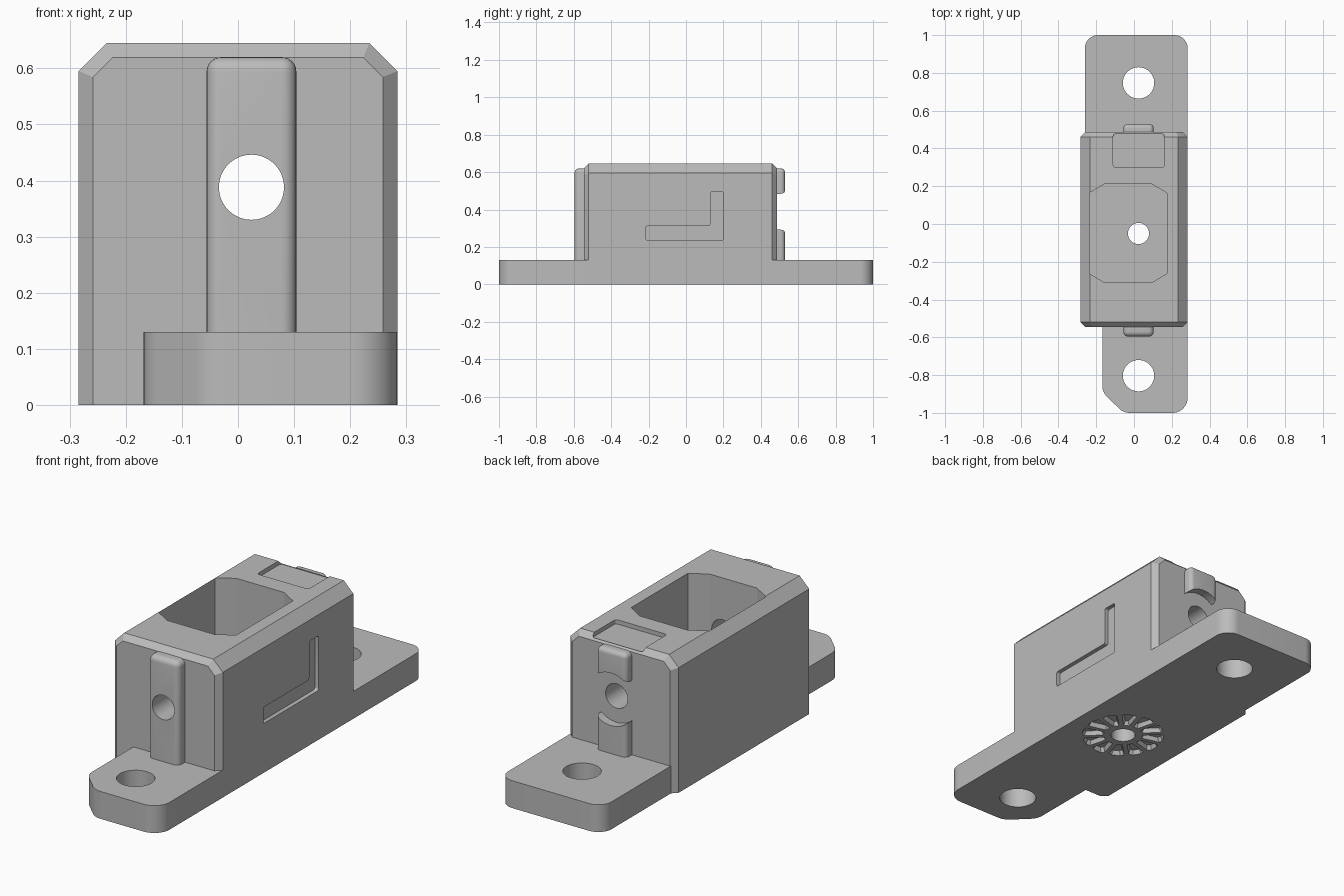
import bpy, bmesh, math
from mathutils import Vector, Matrix

if "Cube" in bpy.data.objects:
    bpy.data.objects.remove(bpy.data.objects["Cube"])

grey = bpy.data.materials.new("plain grey")
grey.use_nodes = True
colour = (0.5, 0.5, 0.5, 1)
grey.diffuse_color = colour
grey.node_tree.nodes["Principled BSDF"].inputs["Base Color"].default_value = colour

AXIS_X = 0.024      # centre line of holes and ribs
BORE_Z = 0.388
SIDE = 0.284
FRONT, BACK, TOP = -0.546, 0.487, 0.645
PLATE = 0.13


def finish(name, bm):
    bmesh.ops.recalc_face_normals(bm, faces=bm.faces)
    mesh = bpy.data.meshes.new(name)
    bm.to_mesh(mesh)
    bm.free()
    mesh.materials.append(grey)
    ob = bpy.data.objects.new(name, mesh)
    bpy.context.collection.objects.link(ob)
    return ob


def loft(bm, sections):
    rings = [[bm.verts.new(p) for p in s] for s in sections]
    n = len(rings[0])
    for a, b in zip(rings, rings[1:]):
        for i in range(n):
            j = (i + 1) % n
            bm.faces.new((a[i], a[j], b[j], b[i]))
    bm.faces.new(rings[0])
    bm.faces.new(rings[-1])


def prism(name, outline, z0, z1):
    bm = bmesh.new()
    loft(bm, [[(x, y, z) for x, y in outline] for z in (z0, z1)])
    return finish(name, bm)


def rounded(corners, steps=10):
    """Outline from (x, y, fillet radius) corners."""
    pts = []
    for i, (x, y, r) in enumerate(corners):
        p = Vector((x, y))
        a = (Vector(corners[i - 1][:2]) - p).normalized()
        b = (Vector(corners[(i + 1) % len(corners)][:2]) - p).normalized()
        if r == 0:
            pts.append((x, y))
            continue
        half = a.angle(b) / 2
        centre = p + (a + b).normalized() * (r / math.sin(half))
        start = p + a * (r / math.tan(half)) - centre
        end = p + b * (r / math.tan(half)) - centre
        for k in range(steps + 1):
            d = start.lerp(end, k / steps).normalized() * r
            pts.append(tuple(centre + d))
    return pts


def box(name, lo, hi, bevel=0):
    bm = bmesh.new()
    bmesh.ops.create_cube(bm, size=1)
    for v in bm.verts:
        v.co = [lo[i] if v.co[i] < 0 else hi[i] for i in range(3)]
    if bevel:
        bmesh.ops.bevel(bm, geom=bm.edges[:], offset=bevel, segments=6,
                        profile=0.5, affect='EDGES')
    return finish(name, bm)


def cylinder(name, centre, radius, length, along_y=False):
    bm = bmesh.new()
    turn = Matrix.Rotation(math.pi / 2, 4, 'X') if along_y else Matrix()
    bmesh.ops.create_cone(bm, cap_ends=True, segments=64, radius1=radius,
                          radius2=radius, depth=length,
                          matrix=Matrix.Translation(centre) @ turn)
    return finish(name, bm)


def combine(target, tool, operation):
    tool.hide_render = True
    mod = target.modifiers.new(operation.lower(), 'BOOLEAN')
    mod.operation, mod.object, mod.solver = operation, tool, 'EXACT'
    bpy.context.view_layer.objects.active = target
    bpy.ops.object.modifier_apply(modifier=mod.name)
    bpy.data.objects.remove(tool)


# Housing block with chamfered top and ends
def section(y, inset):
    x, z = SIDE - inset, TOP - inset
    c = 0.05 - inset * (2 - math.sqrt(2))
    return [(-x, y, 0), (-x, y, z - c), (c - x, y, z),
            (x - c, y, z), (x, y, z - c), (x, y, 0)]


EDGE = 0.026
bm = bmesh.new()
loft(bm, [section(FRONT, EDGE), section(FRONT + EDGE, 0),
          section(BACK - EDGE, 0), section(BACK, EDGE)])
bracket = finish("mounting_bracket", bm)

# Mounting plate with a wide rear and a narrow front flange
plate = prism("mounting_plate", rounded([
    (SIDE, -1, 0.08), (SIDE, 1, 0.07), (-0.26, 1, 0.07), (-0.26, 0, 0),
    (-0.168, 0, 0), (-0.168, -0.89, 0.08), (-0.055, -1, 0.08)]), 0, PLATE)
combine(bracket, plate, 'UNION')

# Ribs on the front and rear faces
RIB = 0.08
front_rib = box("front_rib", (AXIS_X - RIB, -0.596, 0.05),
                (AXIS_X + RIB, FRONT + 0.06, 0.62), 0.026)
combine(bracket, front_rib, 'UNION')
rear_rib = box("rear_rib", (AXIS_X - RIB, BACK - 0.06, 0.05),
               (AXIS_X + RIB, 0.529, 0.62), 0.022)
gap = cylinder("rib_gap", (AXIS_X, BACK, BORE_Z), 0.125, 0.4, True)
combine(rear_rib, gap, 'DIFFERENCE')
combine(bracket, rear_rib, 'UNION')

# Top pocket, eight-sided
x0, x1, y0, y1, cx, cy = -0.236, 0.174, -0.31, 0.212, 0.08, 0.048
pocket = prism("pocket_cutter", [
    (x0 + cx, y0), (x1 - cx, y0), (x1, y0 + cy), (x1, y1 - cy),
    (x1 - cx, y1), (x0 + cx, y1), (x0, y1 - cy), (x0, y0 + cy)], PLATE, 1)
combine(bracket, pocket, 'DIFFERENCE')

# Label recess on top and angled slot on the left side
label = prism("label_cutter", rounded([
    (-0.11, 0.3, 0.012), (0.16, 0.3, 0.012),
    (0.16, 0.478, 0.012), (-0.11, 0.478, 0.012)], 4), TOP - 0.02, 1)
combine(bracket, label, 'DIFFERENCE')
slot_outline = rounded([
    (-0.215, 0.235, 0.01), (0.2, 0.235, 0.01), (0.2, 0.495, 0.01),
    (0.13, 0.495, 0.01), (0.13, 0.312, 0.01), (-0.215, 0.312, 0.01)], 4)
bm = bmesh.new()
loft(bm, [[(x, y, z) for y, z in slot_outline] for x in (SIDE - 0.02, 0.5)])
combine(bracket, finish("slot_cutter", bm), 'DIFFERENCE')

# Long bore, drain hole and screw holes
combine(bracket, cylinder("bore_cutter", (AXIS_X, 0, BORE_Z), 0.058, 3, True), 'DIFFERENCE')
for y, r in ((-0.05, 0.056), (-0.803, 0.083), (0.747, 0.083)):
    combine(bracket, cylinder("hole_cutter", (AXIS_X, y, 0), r, 0.5), 'DIFFERENCE')

# Ring of tapered notches under the plate
bm = bmesh.new()
NOTCHES = 12
for i in range(NOTCHES):
    turn = Matrix.Translation((AXIS_X, -0.05, 0)) @ Matrix.Rotation(math.tau * i / NOTCHES, 4, 'Z')
    rings = []
    for z, s in ((-0.01, 0), (0.02, 0.014)):
        shape = [(0.085 + s, -0.016 + s * 0.7), (0.18 - s, -0.04 + s),
                 (0.192 - s, -0.022 + s * 0.5)]
        shape += [(x, -y) for x, y in reversed(shape)]
        rings.append([turn @ Vector((x, y, z)) for x, y in shape])
    loft(bm, rings)
combine(bracket, finish("notch_cutter", bm), 'DIFFERENCE')

# Smooth rounded surfaces, keep edges crisp
bpy.ops.object.select_all(action='DESELECT')
bracket.select_set(True)
bpy.context.view_layer.objects.active = bracket
bpy.ops.object.shade_smooth_by_angle(angle=math.radians(25))
